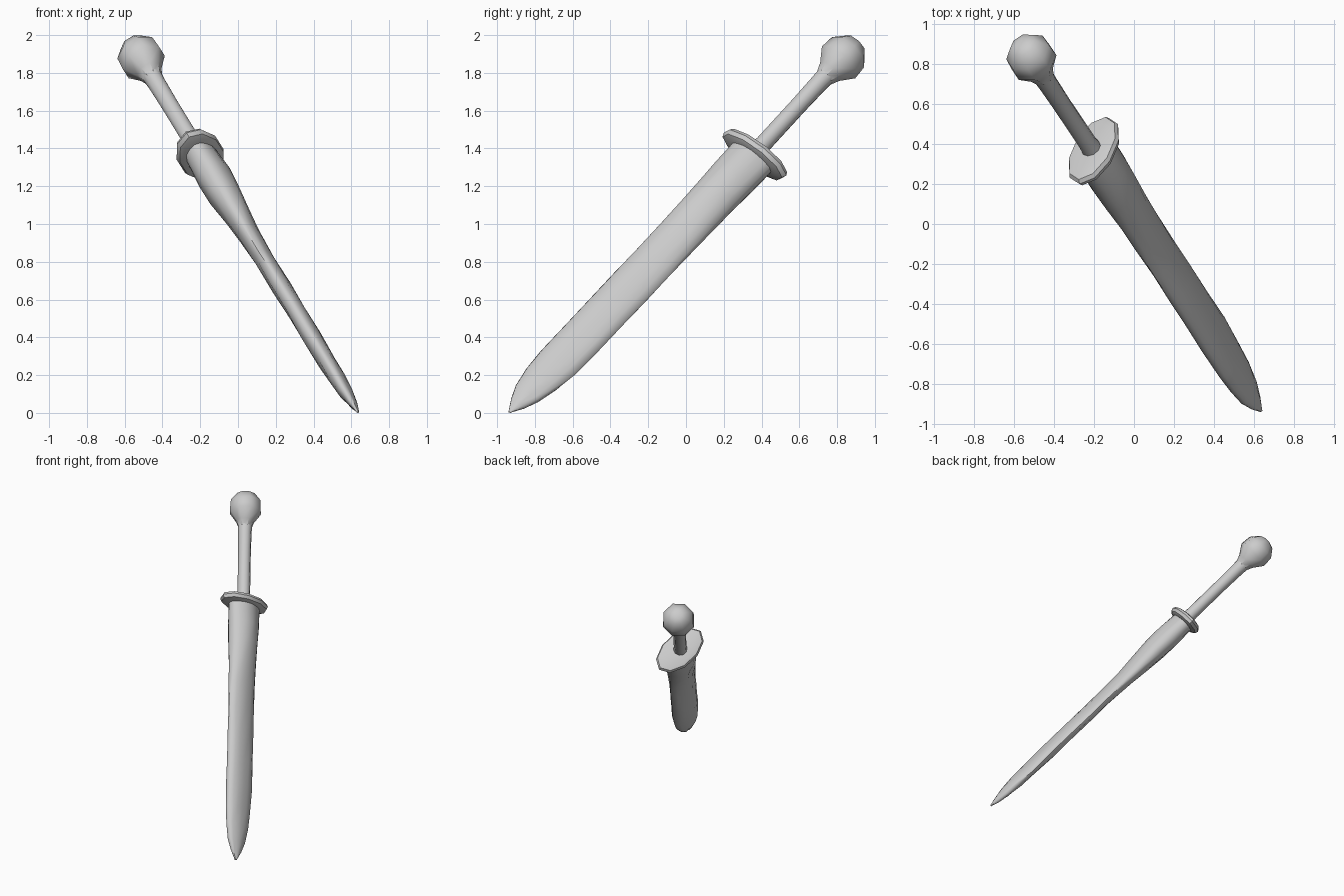
import bpy, bmesh, math, random
from mathutils import Vector, Matrix

if "Cube" in bpy.data.objects:
    bpy.data.objects.remove(bpy.data.objects["Cube"])

random.seed(4)

# Sword frame: origin at the tip, Z along the sword, X across the blade, Y through it
TIP = Vector((0.635, -0.935, 0.003))
AXIS = (Vector((-0.52, 0.84, 1.89)) - TIP).normalized()
WIDE = Vector((0.334, 0.785, -0.53))
WIDE = (WIDE - AXIS * WIDE.dot(AXIS)).normalized()
THIN = AXIS.cross(WIDE)
FRAME = Matrix((WIDE, THIN, AXIS)).transposed().to_4x4()
FRAME.translation = TIP


def loft(name, rings, sides, power=1.0, jitter=0.0, turn=0.0, angle=40):
    """Skin of closed rings (height, half width, half depth, side offset)."""
    bm = bmesh.new()
    loops = []
    for s, a, b, off in rings:
        loop = []
        for i in range(sides):
            t = 2 * math.pi * (i + turn) / sides
            c, d = math.cos(t), math.sin(t)
            x = off + a * c
            y = b * math.copysign(abs(d) ** power, d)
            y += random.uniform(-jitter, jitter)
            loop.append(bm.verts.new((x, y, s)))
        loops.append(loop)
    for lo, hi in zip(loops, loops[1:]):
        for i in range(sides):
            j = (i + 1) % sides
            bm.faces.new((lo[i], lo[j], hi[j], hi[i]))
    bm.faces.new(loops[0][::-1])
    bm.faces.new(loops[-1])
    bmesh.ops.recalc_face_normals(bm, faces=bm.faces)
    mesh = bpy.data.meshes.new(name)
    bm.to_mesh(mesh)
    bm.free()
    obj = bpy.data.objects.new(name, mesh)
    bpy.context.collection.objects.link(obj)
    obj.matrix_world = FRAME
    bpy.ops.object.select_all(action='DESELECT')
    obj.select_set(True)
    bpy.context.view_layer.objects.active = obj
    bpy.ops.object.shade_smooth_by_angle(angle=math.radians(angle))
    return obj


# Blade: rounded cross-section, tapered point, swollen and worn near the guard
loft("blade", [
    (0.00, 0.006, 0.004, 0.000), (0.07, 0.045, 0.022, 0.000),
    (0.15, 0.078, 0.034, 0.000), (0.27, 0.104, 0.044, 0.004),
    (0.40, 0.116, 0.048, 0.008), (0.60, 0.120, 0.050, 0.012),
    (0.80, 0.120, 0.050, 0.012), (1.00, 0.121, 0.051, 0.012),
    (1.20, 0.121, 0.052, 0.012), (1.42, 0.122, 0.058, 0.012),
    (1.58, 0.123, 0.072, 0.012), (1.74, 0.125, 0.088, 0.012),
    (1.88, 0.130, 0.092, 0.012), (2.06, 0.135, 0.082, 0.012)],
    16, jitter=0.004, angle=50)

# Guard: thin faceted oval plate
loft("guard", [
    (2.030, 0.165, 0.095, 0.012), (2.040, 0.202, 0.118, 0.012),
    (2.064, 0.213, 0.126, 0.012), (2.084, 0.200, 0.116, 0.012),
    (2.092, 0.165, 0.092, 0.012)], 10)

# Grip: plain rod flaring slightly at both ends
loft("grip", [
    (2.06, 0.054, 0.054, 0.008), (2.14, 0.047, 0.047, 0.006),
    (2.45, 0.047, 0.047, 0.002), (2.62, 0.050, 0.050, 0.000),
    (2.72, 0.055, 0.055, 0.000)], 10)

# Pommel: faceted knob with a funnel-shaped base
loft("pommel", [(s, r, r, 0.0) for s, r in (
    (2.66, 0.050), (2.71, 0.070), (2.785, 0.122), (2.865, 0.117),
    (2.925, 0.070), (2.94, 0.030))], 8, turn=0.5)
